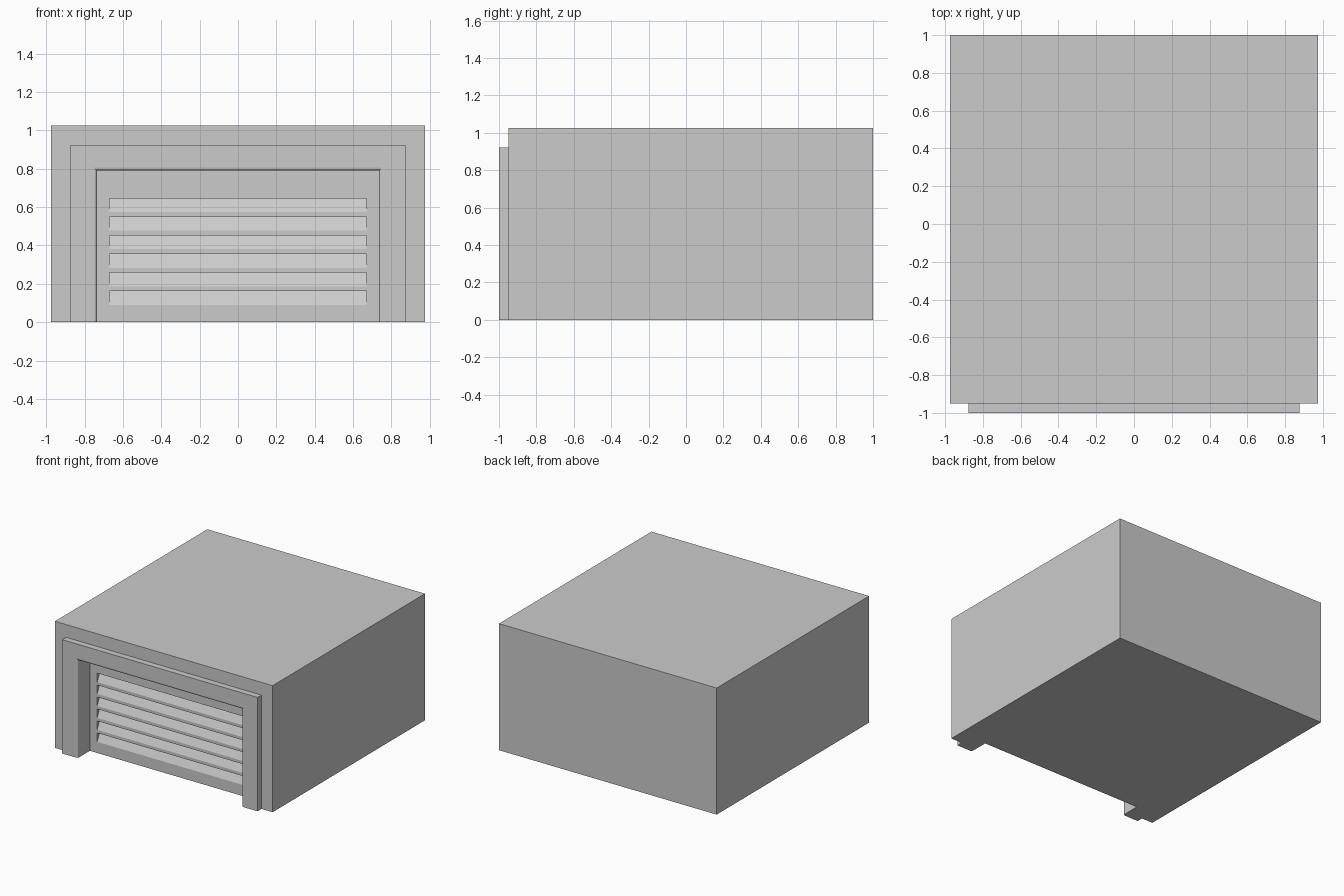
import bpy
import bmesh
from mathutils import Vector

default = bpy.data.objects.get("Cube")
if default:
    bpy.data.objects.remove(default, do_unlink=True)

# Main sizes
HALF_W, HEIGHT = 0.975, 1.025
FRONT, WALL, DOOR, BACK = -1.0, -0.95, -0.845, 1.0
OPEN_X, OPEN_Z = 0.735, 0.79
FRAME_X, FRAME_Z = 0.875, 0.922
BEVEL = 0.016

grey = bpy.data.materials.new("plain grey")
grey.use_nodes = True
colour = (0.6, 0.6, 0.6, 1)
grey.diffuse_color = colour
grey.node_tree.nodes["Principled BSDF"].inputs["Base Color"].default_value = colour


def prism(bm, outline, offset):
    """Extrude a closed outline of 3D points along an offset."""
    face = bm.faces.new([bm.verts.new(p) for p in outline])
    result = bmesh.ops.extrude_face_region(bm, geom=[face], use_keep_orig=True)
    verts = [g for g in result["geom"] if isinstance(g, bmesh.types.BMVert)]
    bmesh.ops.translate(bm, verts=verts, vec=Vector(offset))


def finish(bm, name):
    bmesh.ops.recalc_face_normals(bm, faces=bm.faces)
    mesh = bpy.data.meshes.new(name)
    bm.to_mesh(mesh)
    bm.free()
    mesh.materials.append(grey)
    obj = bpy.data.objects.new(name, mesh)
    bpy.context.collection.objects.link(obj)
    return obj


def block(name, half_x, y0, y1, z0, z1):
    bm = bmesh.new()
    outline = [(-half_x, y0, z0), (half_x, y0, z0), (half_x, y0, z1), (-half_x, y0, z1)]
    prism(bm, outline, (0, y1 - y0, 0))
    return finish(bm, name)


def cut(target, cutter):
    mod = target.modifiers.new("cut", 'BOOLEAN')
    mod.operation, mod.solver, mod.object = 'DIFFERENCE', 'EXACT', cutter
    bpy.context.view_layer.objects.active = target
    bpy.ops.object.modifier_apply(modifier=mod.name)
    bpy.data.objects.remove(cutter, do_unlink=True)


# Building with a recessed doorway; the back of the recess is the door
building = block("garage_building", HALF_W, WALL, BACK, 0, HEIGHT)
cut(building, block("doorway_cutter", OPEN_X, FRONT - 0.1, DOOR, -0.1, OPEN_Z))

# Sloping louvres sunk into the door, deepest at the top
bm = bmesh.new()
SLAT_X, SLAT_H, DEPTH, OUT = 0.67, 0.072, 0.036, 0.02
for i in range(6):
    top = 0.162 + i * 0.0968
    drop = SLAT_H * (1 + OUT / DEPTH)
    outline = [(-SLAT_X, DOOR + DEPTH, top),
               (-SLAT_X, DOOR - OUT, top),
               (-SLAT_X, DOOR - OUT, top - drop)]
    prism(bm, outline, (2 * SLAT_X, 0, 0))
cut(building, finish(bm, "louvre_cutter"))

# Raised door surround with a rounded inner edge
bm = bmesh.new()
half = [(OPEN_X, OPEN_Z), (OPEN_X, 0), (FRAME_X, 0), (FRAME_X, FRAME_Z)]
loop = half + [(-x, z) for x, z in reversed(half)]
prism(bm, [(x, FRONT, z) for x, z in loop], (0, WALL - FRONT, 0))
inner = [e for e in bm.edges
         if all(v.co.y < FRONT + 0.01 and abs(v.co.x) < OPEN_X + 0.01 for v in e.verts)]
bmesh.ops.bevel(bm, geom=inner, offset=BEVEL, segments=3, profile=0.5, affect='EDGES')
finish(bm, "door_surround")
